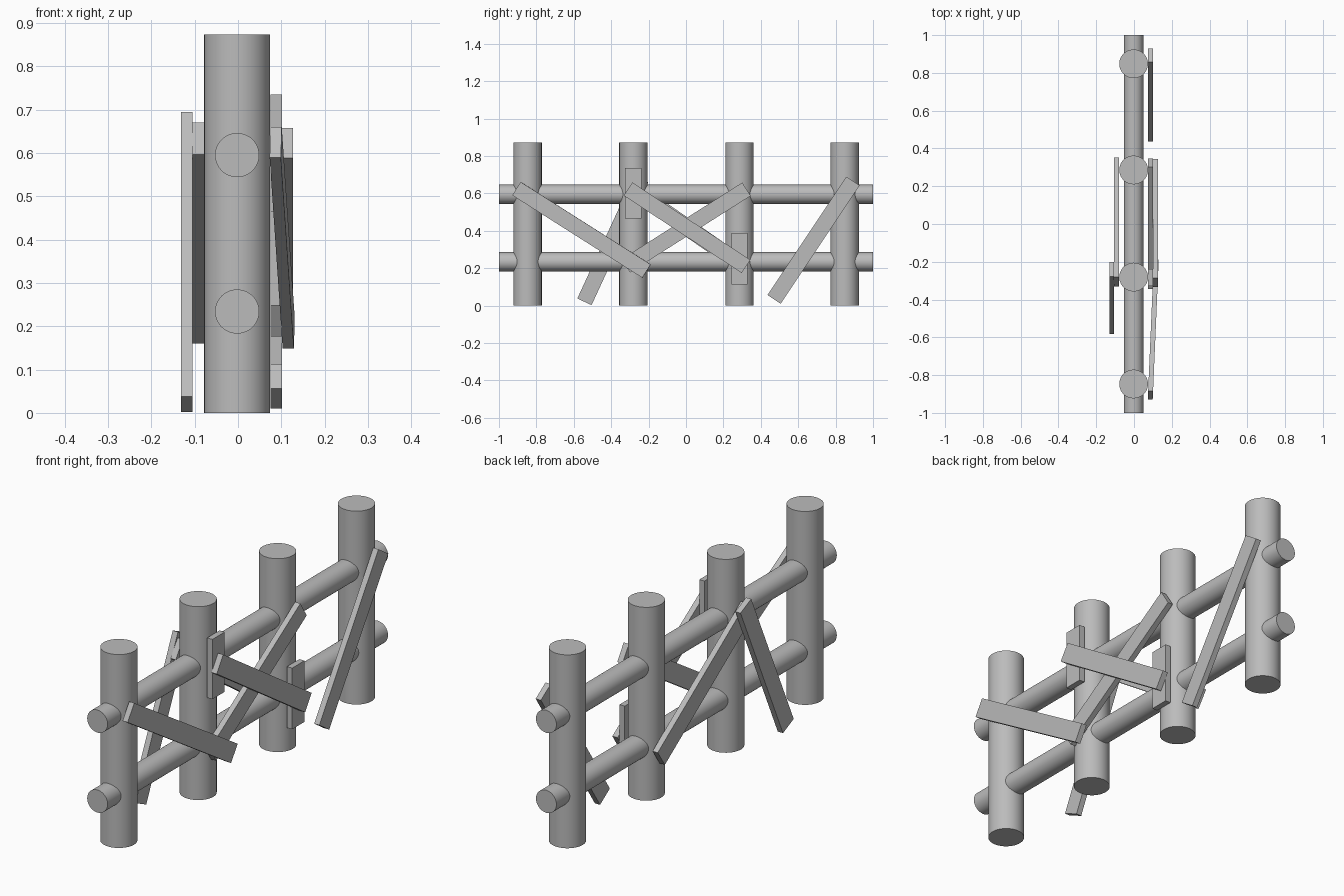
import bpy
from math import radians, atan2, hypot
from mathutils import Matrix, Vector

cube = bpy.data.objects.get("Cube")
if cube:
    bpy.data.objects.remove(cube, do_unlink=True)

# One plain grey for the whole fence
grey = bpy.data.materials.new("plain grey")
grey.use_nodes = True
colour = (0.5, 0.5, 0.5, 1)
grey.diffuse_color = colour
grey.node_tree.nodes["Principled BSDF"].inputs["Base Color"].default_value = colour


def pole(name, radius, length, centre, rotation=(0, 0, 0)):
    bpy.ops.mesh.primitive_cylinder_add(vertices=48, radius=radius, depth=length,
                                        location=centre, rotation=rotation)
    obj = bpy.context.object
    obj.name = name
    obj.data.materials.append(grey)
    bpy.ops.object.shade_smooth_by_angle(angle=radians(30))


def plank(name, start, end, width=0.084, thickness=0.026):
    """Flat board whose centre line runs between two (x, y, z) points."""
    a, b = Vector(start), Vector(end)
    d = b - a
    bpy.ops.mesh.primitive_cube_add(size=1)
    obj = bpy.context.object
    obj.name = name
    obj.data.materials.append(grey)
    obj.data.transform(Matrix.Diagonal((thickness, d.length, width, 1)))
    turn = Matrix.Rotation(atan2(-d.x, d.y), 4, 'Z')
    tilt = Matrix.Rotation(atan2(d.z, hypot(d.x, d.y)), 4, 'X')
    obj.matrix_world = Matrix.Translation((a + b) / 2) @ turn @ tilt


# Upright posts
for i, y in enumerate((-0.847, -0.281, 0.286, 0.848)):
    pole(f"post_{i + 1}", 0.076, 0.873, (-0.002, y, 0.4365))

# Horizontal rails
for name, z in (("lower_rail", 0.234), ("upper_rail", 0.595)):
    pole(name, 0.051, 2, (-0.002, 0, z), (radians(90), 0, 0))

# Boards on the left side, inner layer
plank("left_rising_brace", (0.088, -0.322, 0.212), (0.088, 0.323, 0.622))
plank("left_end_brace", (0.088, 0.471, 0.033), (0.088, 0.893, 0.666))
plank("upper_spacer", (0.088, -0.327, 0.6), (0.088, -0.239, 0.6), width=0.27)
plank("lower_spacer", (0.088, 0.242, 0.25), (0.088, 0.33, 0.25), width=0.276)

# Boards on the left side, outer layer
plank("left_falling_brace", (0.114, -0.31, 0.623), (0.114, 0.321, 0.209))
plank("left_slanted_brace", (0.087, -0.906, 0.625), (0.117, -0.211, 0.184))

# Boards on the right side
plank("right_falling_brace", (-0.092, -0.306, 0.633), (-0.092, 0.326, 0.197), width=0.09)
plank("right_steep_brace", (-0.118, -0.543, 0.02), (-0.118, -0.24, 0.677))
